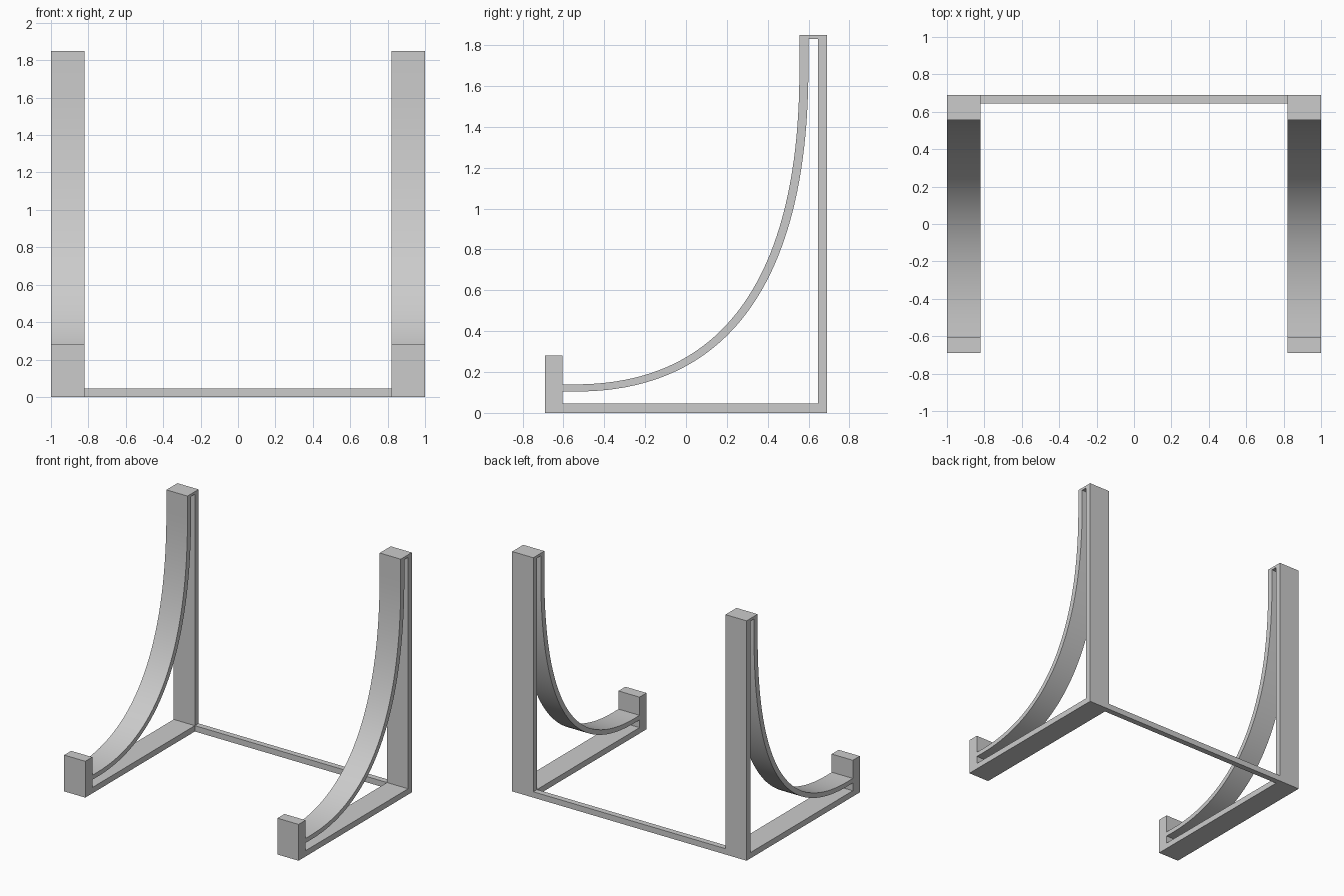
import bpy, bmesh, math
from mathutils import Vector
from mathutils.geometry import interpolate_bezier

if "Cube" in bpy.data.objects:
    bpy.data.objects.remove(bpy.data.objects["Cube"])

grey = bpy.data.materials.new("grey")
grey.diffuse_color = (0.6, 0.6, 0.6, 1)
grey.use_nodes = True
grey.node_tree.nodes["Principled BSDF"].inputs["Base Color"].default_value = grey.diffuse_color

INNER, OUTER = 0.82, 1.0      # side frame extent in x
HALF = 0.69                   # half depth in y
BAR = 0.045                   # thickness of the straight bars


def finish(name, bm):
    bmesh.ops.recalc_face_normals(bm, faces=bm.faces)
    mesh = bpy.data.meshes.new(name)
    bm.to_mesh(mesh)
    bm.free()
    mesh.materials.append(grey)
    mesh.shade_smooth()
    mesh.set_sharp_from_angle(angle=math.radians(30))
    obj = bpy.data.objects.new(name, mesh)
    bpy.context.collection.objects.link(obj)
    return obj


# Centre line of the curved cradle, then its upper and lower edges
path = interpolate_bezier(Vector((-0.54, 0.122)), Vector((0.27, 0.122)),
                          Vector((0.577, 0.77)), Vector((0.577, 1.68)), 48)
upper, lower = [], []
for i, p in enumerate(path):
    d = (path[min(i + 1, 47)] - path[max(i - 1, 0)]).normalized()
    if i in (0, 47):
        d = Vector((1, 0)) if i == 0 else Vector((0, 1))
    n = Vector((-d.y, d.x)) * (0.0175 + 0.0045 * i / 47)
    upper.append(tuple(p + n))
    lower.append(tuple(p - n))

# Side frame profile (y, z): outline and the opening under the cradle
outline = [(-HALF, 0), (HALF, 0), (HALF, 1.85), (0.555, 1.85)] + upper[::-1] + [
    (-0.605, 0.14), (-0.605, 0.28), (-HALF, 0.28)]
opening = [(-0.605, BAR), (HALF - BAR, BAR), (HALF - BAR, 1.83), (0.599, 1.83)] + \
    lower[::-1] + [(-0.605, 0.105)]

bm = bmesh.new()
edges = []
for loop in (outline, opening):
    vs = [bm.verts.new((INNER, y, z)) for y, z in loop]
    edges += [bm.edges.new((vs[i - 1], vs[i])) for i in range(len(vs))]
bmesh.ops.triangle_fill(bm, edges=edges, use_beauty=True, normal=(1, 0, 0))
ext = bmesh.ops.extrude_face_region(bm, geom=bm.faces[:], use_keep_orig=True)
moved = [g for g in ext["geom"] if isinstance(g, bmesh.types.BMVert)]
bmesh.ops.translate(bm, verts=moved, vec=(OUTER - INNER, 0, 0))
side = finish("side_frames", bm)
side.modifiers.new("mirror", 'MIRROR').use_axis[0] = True

# Rear bar joining the two side frames
bm = bmesh.new()
bmesh.ops.create_cube(bm, size=1)
bmesh.ops.scale(bm, verts=bm.verts, vec=(2 * INNER, BAR, BAR))
bmesh.ops.translate(bm, verts=bm.verts, vec=(0, HALF - BAR / 2, BAR / 2))
finish("rear_crossbar", bm)
